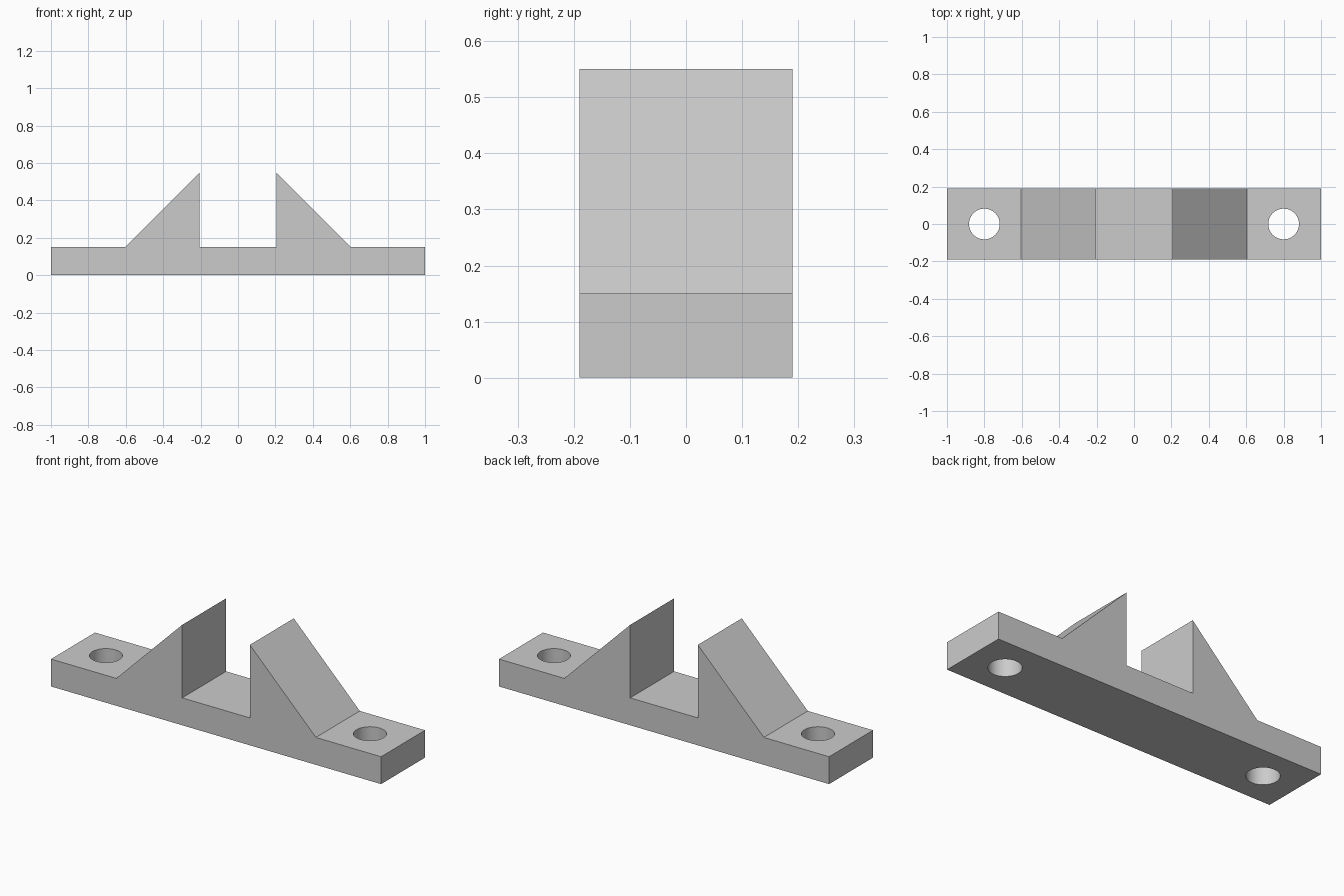
import bpy
import bmesh

HALF_DEPTH = 0.19
BASE_TOP = 0.15
HOLE_X, HOLE_RADIUS = 0.8, 0.082

if "Cube" in bpy.data.objects:
    bpy.data.objects.remove(bpy.data.objects["Cube"])

# Plain grey material
grey = bpy.data.materials.new("light_grey")
grey.use_nodes = True
colour = (0.6, 0.6, 0.6, 1)
grey.diffuse_color = colour
grey.node_tree.nodes["Principled BSDF"].inputs["Base Color"].default_value = colour

# Bracket body: mirrored side profile with two wedges, extruded through its depth
half = [(0.205, BASE_TOP), (0.205, 0.55), (0.605, BASE_TOP), (1, BASE_TOP), (1, 0)]
profile = half + [(-x, z) for x, z in reversed(half)]

bm = bmesh.new()
side = bm.faces.new([bm.verts.new((x, -HALF_DEPTH, z)) for x, z in profile])
extruded = bmesh.ops.extrude_face_region(bm, geom=[side])["geom"]
moved = [v for v in extruded if isinstance(v, bmesh.types.BMVert)]
bmesh.ops.translate(bm, verts=moved, vec=(0, 2 * HALF_DEPTH, 0))
bmesh.ops.recalc_face_normals(bm, faces=bm.faces)
mesh = bpy.data.meshes.new("bracket_body")
bm.to_mesh(mesh)
bm.free()
mesh.materials.append(grey)
body = bpy.data.objects.new("bracket_body", mesh)
bpy.context.collection.objects.link(body)


def drill_hole(x):
    """Cut a vertical screw hole through the base."""
    bpy.ops.mesh.primitive_cylinder_add(
        vertices=64, radius=HOLE_RADIUS, depth=1, location=(x, 0, 0))
    cutter = bpy.context.object
    cutter.name = "hole_cutter"
    cutter.hide_render = True
    cutter.data.materials.append(grey)
    cut = body.modifiers.new("screw_hole", "BOOLEAN")
    cut.operation = "DIFFERENCE"
    cut.solver = "EXACT"
    cut.object = cutter
    bpy.ops.object.select_all(action="DESELECT")
    body.select_set(True)
    bpy.context.view_layer.objects.active = body
    bpy.ops.object.modifier_apply(modifier=cut.name)
    bpy.data.objects.remove(cutter)


# Screw holes at both ends
for sign in (-1, 1):
    drill_hole(sign * HOLE_X)

bpy.ops.object.shade_smooth_by_angle()
